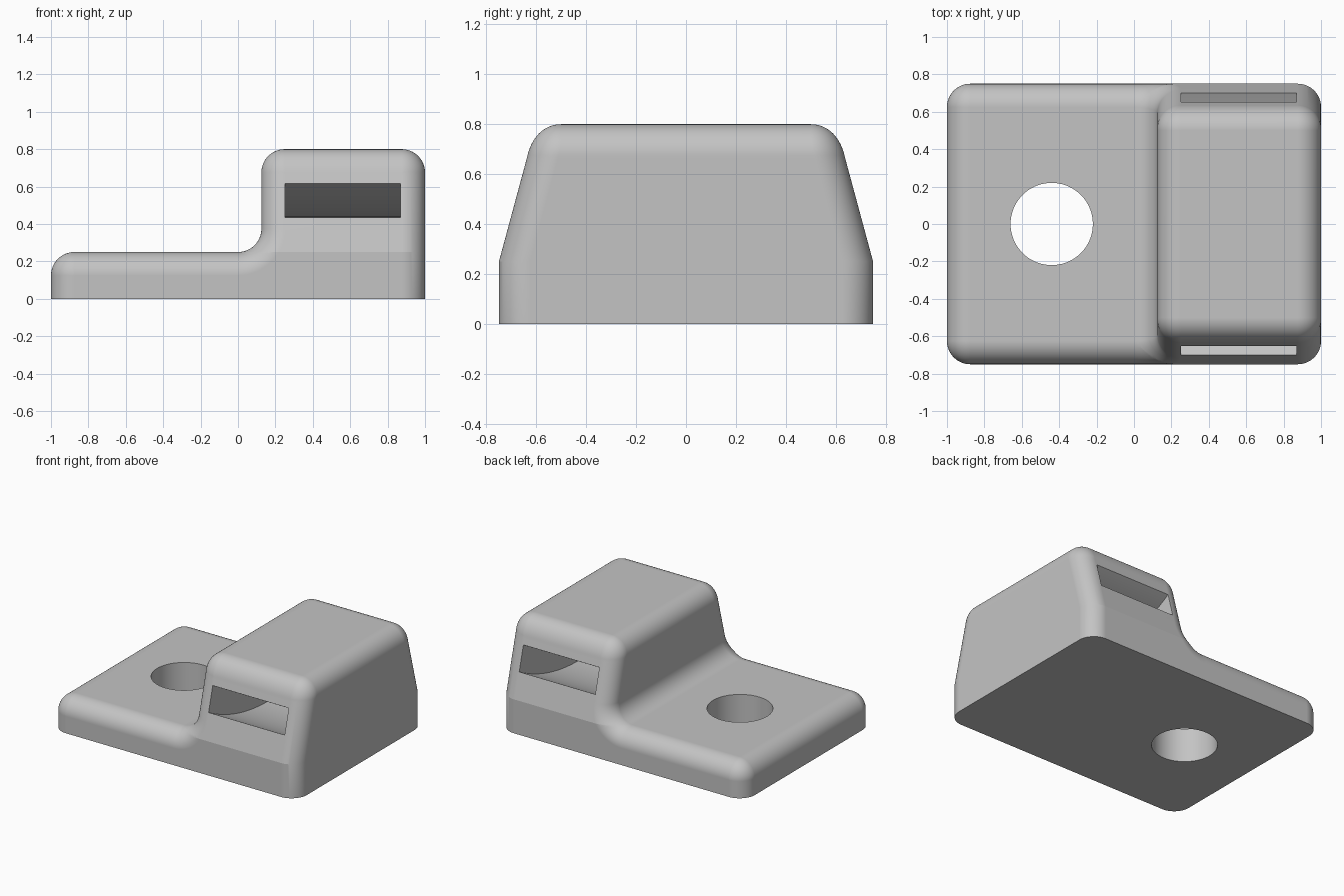
import bpy, bmesh
from math import sin, cos, pi, radians, sqrt

cube = bpy.data.objects.get("Cube")
if cube:
    bpy.data.objects.remove(cube, do_unlink=True)

R = 0.125        # fillet radius
SEG = 16         # steps per fillet
HALF_Y = 0.75
CREASE = 0.25    # height where the block sides start to lean in
SLOPE = 0.27

grey = bpy.data.materials.new("plain_grey")
grey.use_nodes = True
colour = (0.55, 0.55, 0.55, 1)
grey.diffuse_color = colour
grey.node_tree.nodes["Principled BSDF"].inputs["Base Color"].default_value = colour


def make_object(name, bm):
    bmesh.ops.recalc_face_normals(bm, faces=bm.faces[:])
    mesh = bpy.data.meshes.new(name)
    bm.to_mesh(mesh)
    bm.free()
    mesh.materials.append(grey)
    obj = bpy.data.objects.new(name, mesh)
    bpy.context.collection.objects.link(obj)
    return obj


def arc(cx, cz, radius, start, end, steps=SEG):
    angles = [radians(start + (end - start) * i / steps) for i in range(steps + 1)]
    return [(cx + radius * cos(a), cz + radius * sin(a)) for a in angles]


def loft(bm, loops):
    rings = [[bm.verts.new(p) for p in loop] for loop in loops]
    n = len(rings[0])
    for a, b in zip(rings, rings[1:]):
        for i in range(n):
            j = (i + 1) % n
            bm.faces.new((a[i], a[j], b[j], b[i]))
    bm.faces.new(rings[0])
    bm.faces.new(rings[-1])


def side_profile(inset):
    """Stepped outline, offset inward everywhere but at the flat bottom."""
    r = R - inset
    return ([(-1 + inset, 0)]
            + arc(-1 + R, CREASE - R, r, 180, 90)
            + arc(0, CREASE + R, R + inset, 270, 360)
            + arc(2 * R, 0.8 - R, r, 180, 90)
            + arc(1 - R, 0.8 - R, r, 90, 0)
            + [(1 - inset, 0)])


def lean(z):
    """Inward shift of the block sides, easing out in the top fillet."""
    low, high = 0.66, 0.76
    shift = SLOPE * max(0, min(z, low) - CREASE)
    t = max(0, min(z, high) - low)
    return shift + SLOPE * (t - t * t / (2 * (high - low)))


# Body: stepped profile swept across y with rounded ends
half = []
for k in range(SEG + 1):
    a = pi / 2 * k / SEG
    half.append((R * (1 - cos(a)), HALF_Y - R * (1 - sin(a))))
stations = [(d, -y) for d, y in reversed(half)] + half
bm = bmesh.new()
loft(bm, [[(x, y, z) for x, z in side_profile(d)] for d, y in stations])
bmesh.ops.remove_doubles(bm, verts=bm.verts[:], dist=0.0001)
for z in (CREASE, 0.66):
    bmesh.ops.bisect_plane(bm, geom=bm.verts[:] + bm.edges[:] + bm.faces[:],
                           dist=0.0001, plane_co=(0, 0, z), plane_no=(0, 0, 1))
for v in bm.verts:
    v.co.y -= lean(v.co.z) * (1 if v.co.y > 0 else -1)
body = make_object("mount_body", bm)

# Screw hole cutter
bm = bmesh.new()
loft(bm, [[(x, y, z) for x, y in arc(-0.44, 0, 0.22, 0, 360, 72)[:-1]]
          for z in (-0.2, 0.5)])
hole = make_object("screw_hole_cutter", bm)

# Curved strap slot cutter, dipping in the middle
bm = bmesh.new()
outline = arc(0, 1.7, 1.445, 228, 312, 40) + arc(0, 1.7, 1.265, 312, 228, 40)
loft(bm, [[(x, y, z) for y, z in outline] for x in (0.25, 0.87)])
slot = make_object("strap_slot_cutter", bm)

bpy.ops.object.select_all(action="DESELECT")
body.select_set(True)
bpy.context.view_layer.objects.active = body
for cutter in (hole, slot):
    cutter.hide_render = True
    mod = body.modifiers.new("cut", "BOOLEAN")
    mod.operation = "DIFFERENCE"
    mod.solver = "EXACT"
    mod.object = cutter
    bpy.ops.object.modifier_apply(modifier=mod.name)
    bpy.data.objects.remove(cutter, do_unlink=True)

# Smooth fillets, sharp rims and side creases
bpy.ops.object.shade_smooth_by_angle(angle=radians(13.5))
weighted = body.modifiers.new("weighted_normals", "WEIGHTED_NORMAL")
weighted.keep_sharp = True
